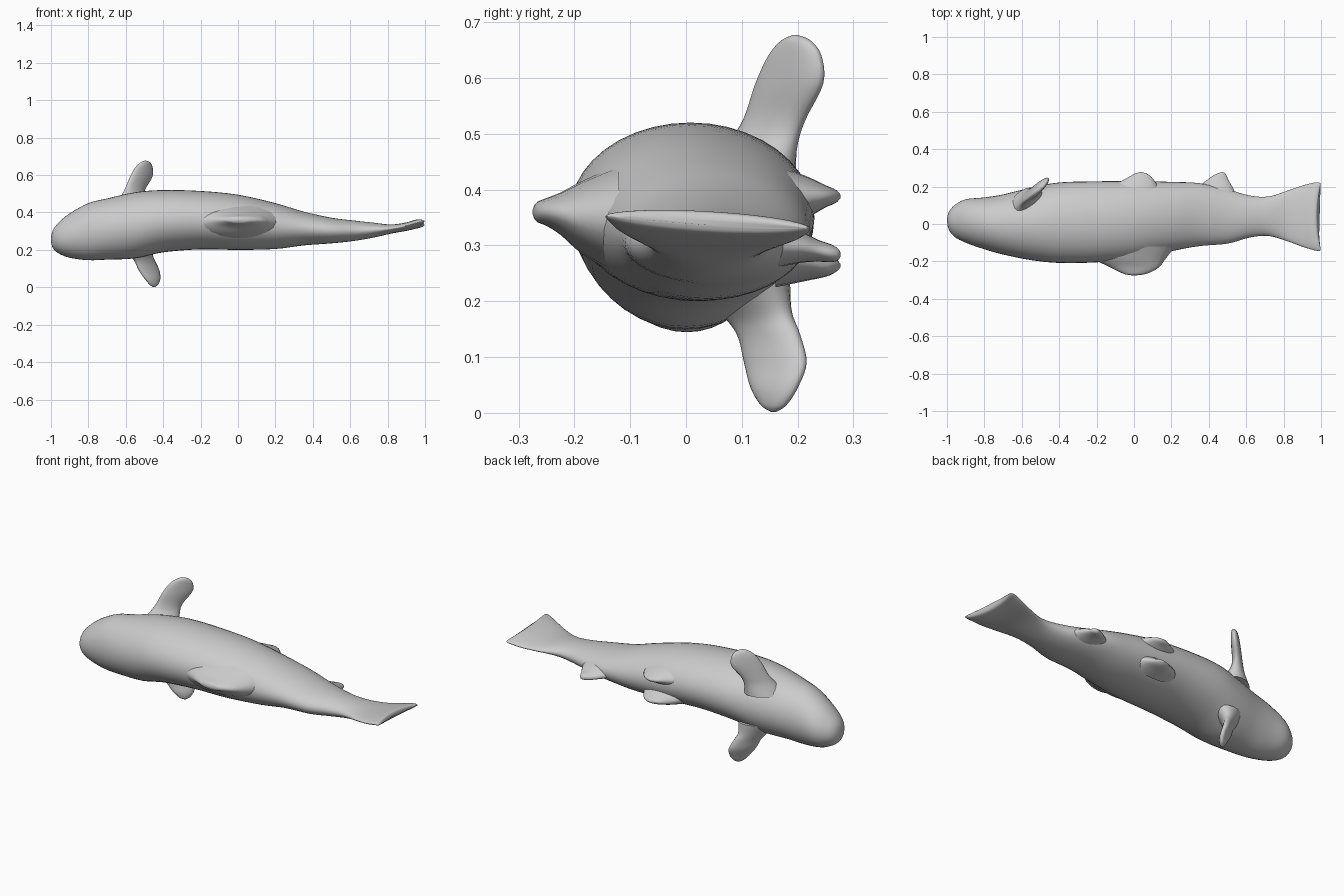
import bpy, bmesh, math
from mathutils import Vector

grey = bpy.data.materials.new("soft grey")
grey.diffuse_color = (0.6, 0.6, 0.6, 1)


def spline(rows, steps):
    """Smoothly interpolate rows of numbers (Catmull-Rom)."""
    out = []
    for i in range(len(rows) - 1):
        a, b, c, d = (rows[max(i - 1, 0)], rows[i], rows[i + 1],
                      rows[min(i + 2, len(rows) - 1)])
        for s in range(steps):
            t = s / steps
            out.append([0.5 * (2 * q + (r - p) * t
                               + (2 * p - 5 * q + 4 * r - w) * t * t
                               + (3 * q - p - 3 * r + w) * t ** 3)
                        for p, q, r, w in zip(a, b, c, d)])
    out.append(list(rows[-1]))
    return out


def loft(name, sections, sides, bend=None):
    """Skin elliptical rings given as (centre, half axis u, half axis v)."""
    bm = bmesh.new()
    rings = []
    for c, u, v in sections:
        ring = []
        for k in range(sides):
            a = 2 * math.pi * k / sides
            p = c + u * math.cos(a) + v * math.sin(a)
            ring.append(bm.verts.new(bend(p) if bend else p))
        rings.append(ring)
    for r0, r1 in zip(rings, rings[1:]):
        for k in range(sides):
            j = (k + 1) % sides
            bm.faces.new((r0[k], r0[j], r1[j], r1[k]))
    for ring in (rings[0], rings[-1]):
        bm.faces.new(ring)
    bmesh.ops.recalc_face_normals(bm, faces=bm.faces)
    mesh = bpy.data.meshes.new(name)
    bm.to_mesh(mesh)
    bm.free()
    mesh.materials.append(grey)
    obj = bpy.data.objects.new(name, mesh)
    bpy.context.collection.objects.link(obj)
    for o in bpy.context.selected_objects:
        o.select_set(False)
    obj.select_set(True)
    bpy.context.view_layer.objects.active = obj
    bpy.ops.object.shade_smooth_by_angle(angle=math.radians(60))
    return obj


# Body and tail: x, y low, y high, z low, z high
body = [
    (-1.0, 0.01, 0.03, 0.245, 0.265), (-0.99, -0.03, 0.065, 0.21, 0.305),
    (-0.96, -0.068, 0.10, 0.182, 0.345), (-0.9, -0.10, 0.132, 0.158, 0.395),
    (-0.8, -0.135, 0.142, 0.145, 0.45), (-0.7, -0.163, 0.158, 0.148, 0.475),
    (-0.55, -0.193, 0.195, 0.155, 0.508), (-0.4, -0.208, 0.222, 0.187, 0.52),
    (-0.2, -0.205, 0.228, 0.203, 0.515), (0.0, -0.187, 0.23, 0.20, 0.495),
    (0.2, -0.145, 0.225, 0.205, 0.45), (0.35, -0.118, 0.218, 0.224, 0.405),
    (0.5, -0.105, 0.185, 0.235, 0.372), (0.62, -0.072, 0.152, 0.248, 0.357),
    (0.72, -0.064, 0.147, 0.265, 0.346), (0.82, -0.092, 0.178, 0.287, 0.336),
    (0.9, -0.122, 0.206, 0.302, 0.345), (0.96, -0.141, 0.222, 0.316, 0.36),
    (0.985, -0.144, 0.221, 0.324, 0.359), (0.992, -0.135, 0.212, 0.336, 0.349),
]


def tail_bend(p):
    # tilt the tail blade a little and notch its trailing edge
    w = min(max((p.x - 0.7) / 0.29, 0), 1)
    d = p.y - 0.04
    p.z -= 0.06 * d * w
    p.x += w * w * (0.6 * d * d - 0.012)
    return p


loft("body_and_tail",
     [(Vector((x, (a + b) / 2, (c + d) / 2)),
       Vector((0, (b - a) / 2, 0)), Vector((0, 0, (d - c) / 2)))
      for x, a, b, c, d in spline(body, 4)], 40, tail_bend)


def paddle(name, rows):
    """Diagonal side flipper: x, y, z, half chord, half thickness."""
    chord, thick = Vector((0.7, 0.714, 0)), Vector((0.714, -0.7, 0))
    loft(name, [(Vector((x, y, z)), chord * h, thick * t)
                for x, y, z, h, t in spline(rows, 5)], 20)


paddle("upper_flipper", [
    (-0.575, 0.10, 0.42, 0.11, 0.08), (-0.565, 0.135, 0.48, 0.083, 0.04),
    (-0.55, 0.158, 0.525, 0.074, 0.027), (-0.518, 0.185, 0.59, 0.082, 0.024),
    (-0.503, 0.195, 0.64, 0.064, 0.02), (-0.496, 0.197, 0.667, 0.035, 0.014),
    (-0.495, 0.196, 0.677, 0.006, 0.004)])
paddle("lower_flipper", [
    (-0.53, 0.09, 0.24, 0.11, 0.08), (-0.52, 0.125, 0.18, 0.083, 0.04),
    (-0.498, 0.148, 0.14, 0.075, 0.027), (-0.475, 0.16, 0.09, 0.075, 0.024),
    (-0.457, 0.158, 0.045, 0.056, 0.02), (-0.45, 0.157, 0.014, 0.03, 0.013),
    (-0.449, 0.157, 0.002, 0.006, 0.004)])


def ridge_fin(name, rows):
    """Fin standing out along y: x low, x high, y, z, half thickness."""
    loft(name, [(Vector(((a + b) / 2, y, z)),
                 Vector(((b - a) / 2, 0, 0)), Vector((0, 0, t)))
                for a, b, y, z, t in spline(rows, 4)], 20)


ridge_fin("back_fin", [
    (-0.28, 0.22, -0.12, 0.345, 0.10), (-0.22, 0.17, -0.185, 0.35, 0.066),
    (-0.14, 0.14, -0.225, 0.357, 0.038), (-0.09, 0.105, -0.25, 0.36, 0.025),
    (-0.05, 0.06, -0.268, 0.36, 0.017), (-0.01, 0.01, -0.275, 0.36, 0.004)])

# Pair of small belly fins
for name, z0, z1 in (("upper_belly_fin", 0.385, 0.388),
                     ("lower_belly_fin", 0.285, 0.264)):
    ridge_fin(name, [
        (-0.14, 0.15, 0.16, z0, 0.06),
        (-0.09, 0.12, 0.215, (z0 + z1) / 2, 0.038),
        (-0.03, 0.095, 0.25, z1, 0.02), (0.0, 0.07, 0.268, z1, 0.012),
        (0.03, 0.045, 0.277, z1, 0.003)])

ridge_fin("rear_belly_fin", [
    (0.30, 0.56, 0.13, 0.303, 0.05), (0.35, 0.525, 0.20, 0.298, 0.03),
    (0.39, 0.505, 0.235, 0.291, 0.02), (0.425, 0.495, 0.26, 0.286, 0.016),
    (0.455, 0.485, 0.273, 0.284, 0.01), (0.468, 0.474, 0.277, 0.284, 0.003)])
